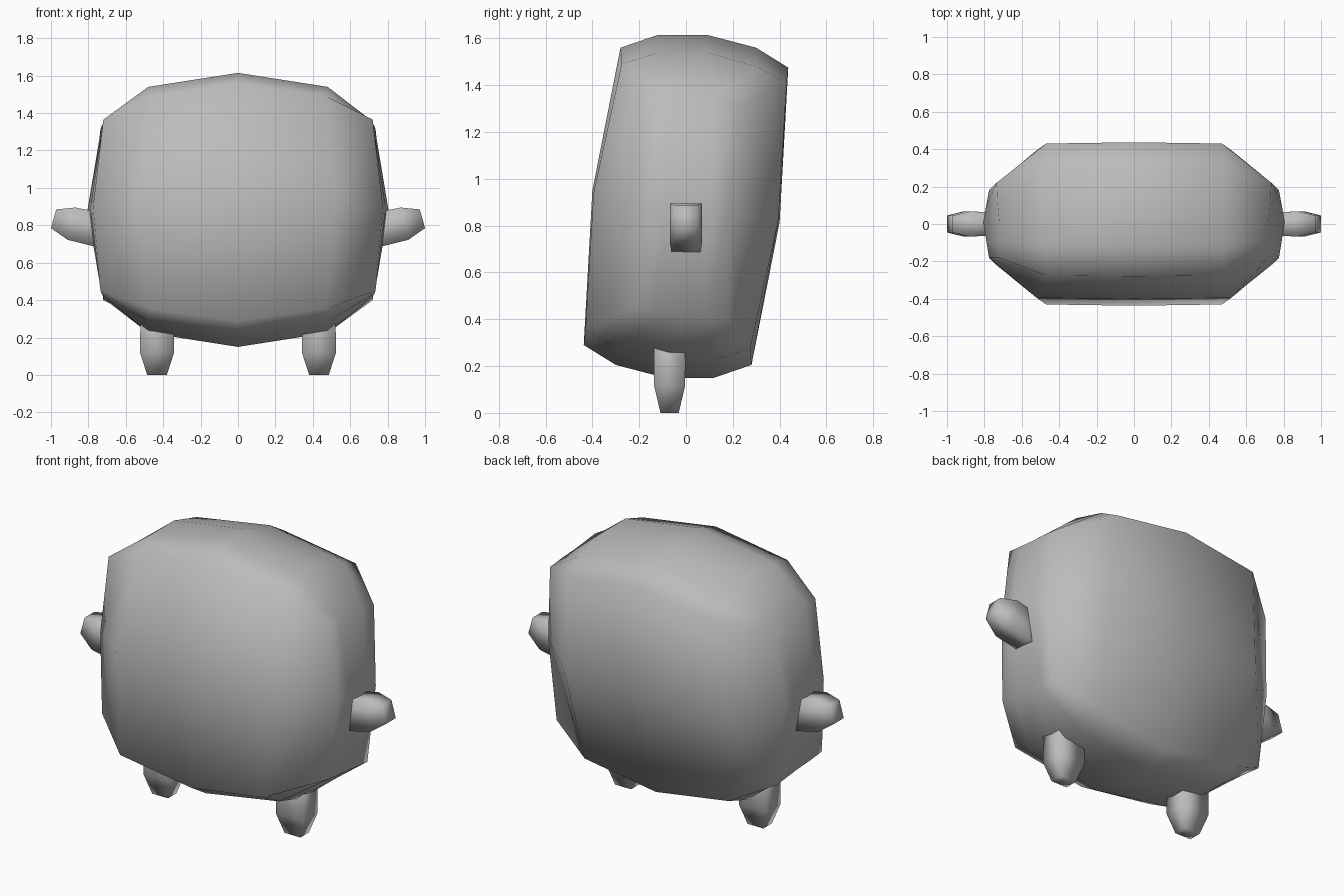
import bpy, bmesh

cube = bpy.data.objects.get("Cube")
if cube:
    bpy.data.objects.remove(cube, do_unlink=True)

grey = bpy.data.materials.new("plain_grey")
grey.use_nodes = True
GREY = (0.5, 0.5, 0.5, 1)
grey.diffuse_color = GREY
grey.node_tree.nodes["Principled BSDF"].inputs["Base Color"].default_value = GREY


def finish(name, bm):
    """Turn a bmesh into a smooth shaded grey object."""
    bmesh.ops.recalc_face_normals(bm, faces=bm.faces)
    for f in bm.faces:
        f.smooth = True
    me = bpy.data.meshes.new(name)
    bm.to_mesh(me)
    bm.free()
    me.materials.append(grey)
    ob = bpy.data.objects.new(name, me)
    bpy.context.collection.objects.link(ob)
    return ob


# Body: a leaning pillow, a 5 x 5 x 3 point box with shaped rows.
# Top rows (x, y, z) from front to back: centre, shoulder, side.
TOP = [
    [(0, -.28, 1.56), (0, -.12, 1.615), (0, .09, 1.615), (0, .30, 1.56), (0, .437, 1.475)],
    [(.47, -.275, 1.49), (.48, -.12, 1.54), (.48, .09, 1.54), (.48, .30, 1.48), (.47, .43, 1.41)],
    [(.72, -.18, 1.365), (.72, -.09, 1.355), (.72, .01, 1.345), (.73, .12, 1.33), (.735, .22, 1.315)],
]
# Middle row: front from centre to side, then along the side
MID_FRONT = [(0, -.40, .95), (.52, -.395, .94), (.775, -.18, .90)]
MID_SIDE = {1: (.79, -.09, .89), 2: (.805, .01, .88), 3: (.79, .10, .87)}
MID_Z = 1.765  # sum of heights of opposite points


def turn(p):
    return (p[0], -p[1], MID_Z - p[2])


def body_point(i, j, k):
    a = abs(i)
    if k == 1:
        p = TOP[a][j]
    elif k == -1:
        p = turn(TOP[a][4 - j])
    elif j == 0:
        p = MID_FRONT[a]
    elif j == 4:
        p = turn(MID_FRONT[a])
    else:
        p = MID_SIDE[j]
    return (-p[0] if i < 0 else p[0], p[1], p[2])


bm = bmesh.new()
verts = {}


def patch(keys):
    for key in keys:
        if key not in verts:
            verts[key] = bm.verts.new(body_point(*key))
    bm.faces.new([verts[key] for key in keys])


for k in (-1, 1):                      # top and underside
    for i in range(-2, 2):
        for j in range(4):
            patch([(i, j, k), (i + 1, j, k), (i + 1, j + 1, k), (i, j + 1, k)])
for k in (-1, 0):
    for j in (0, 4):                   # front and back
        for i in range(-2, 2):
            patch([(i, j, k), (i + 1, j, k), (i + 1, j, k + 1), (i, j, k + 1)])
    for i in (-2, 2):                  # sides
        for j in range(4):
            patch([(i, j, k), (i, j + 1, k), (i, j + 1, k + 1), (i, j, k + 1)])
finish("body", bm)


def limb(name, rings):
    """Join four-sided rings and close both ends."""
    bm = bmesh.new()
    loops = [[bm.verts.new(p) for p in ring] for ring in rings]
    for a, b in zip(loops, loops[1:]):
        for n in range(4):
            m = (n + 1) % 4
            bm.faces.new([a[n], a[m], b[m], b[n]])
    bm.faces.new(loops[0])
    bm.faces.new(loops[-1])
    return finish(name, bm)


# Arm rings: x and z of lower and upper edge, half width in y
ARM = [((.72, .68), (.72, .865), .055), ((.78, .69), (.79, .88), .062),
       ((.91, .722), (.87, .895), .068), ((1.0, .785), (.972, .885), .045)]
# Leg rings: height, half widths in x and y
LEG = [(.36, .088, .066), (.20, .09, .067), (.115, .09, .066), (0, .052, .039)]

for side, s in (("left", 1), ("right", -1)):
    limb(side + "_arm", [[(s * lo[0], -w, lo[1]), (s * lo[0], w, lo[1]),
                          (s * hi[0], w, hi[1]), (s * hi[0], -w, hi[1])]
                         for lo, hi, w in ARM])
    limb(side + "_leg", [[(s * .433 + dx * wx, -.07 + dy * wy, z)
                          for dx, dy in ((-1, -1), (1, -1), (1, 1), (-1, 1))]
                         for z, wx, wy in LEG])
